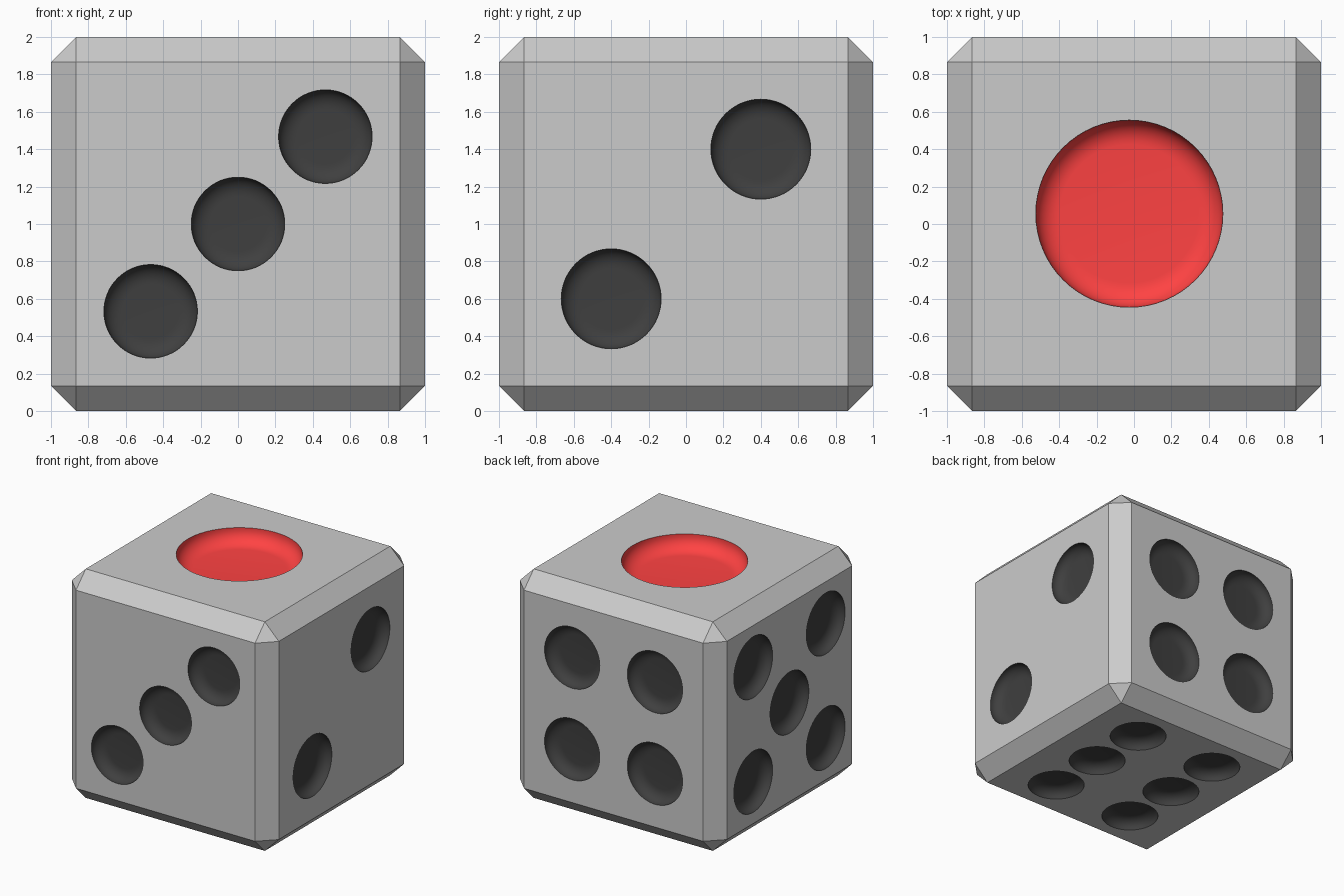
import bpy, bmesh
from math import sin, cos, pi
from mathutils import Matrix, Vector

if "Cube" in bpy.data.objects:
    bpy.data.objects.remove(bpy.data.objects["Cube"])

SIDES = 64
ARC = 8


def material(name, colour):
    m = bpy.data.materials.new(name)
    m.diffuse_color = (*colour, 1)
    m.use_nodes = True
    m.node_tree.nodes["Principled BSDF"].inputs["Base Color"].default_value = m.diffuse_color
    return m


slots = [None,
         material("black_paint", (0.05, 0.05, 0.05)),
         material("red_paint", (1.0, 0.055, 0.055))]


def make_object(name, bm):
    mesh = bpy.data.meshes.new(name)
    bmesh.ops.recalc_face_normals(bm, faces=bm.faces)
    bm.to_mesh(mesh)
    bm.free()
    for m in slots:
        mesh.materials.append(m)
    ob = bpy.data.objects.new(name, mesh)
    bpy.context.collection.objects.link(ob)
    return ob


# Chamfered cube body
bm = bmesh.new()
bmesh.ops.create_cube(bm, size=2, matrix=Matrix.Translation((0, 0, 1)))
bmesh.ops.bevel(bm, geom=bm.edges[:], offset=0.135, segments=1, affect='EDGES')
die = make_object("die", bm)


def add_pip(bm, frame, u, v, r, depth, fillet, mat):
    """Shallow dish with a rounded wall and flat floor, poking out of the face."""
    lip = 0.01
    profile = [(r, 0.05)]
    for i in range(ARC + 1):
        a = i / ARC * pi / 2
        profile.append((r - fillet + fillet * cos(a), -lip - (depth - lip) * sin(a)))
    rings = [[bm.verts.new(frame @ Vector((u + pr * cos(2 * pi * k / SIDES),
                                           v + pr * sin(2 * pi * k / SIDES), pz)))
              for k in range(SIDES)] for pr, pz in profile]
    faces = [bm.faces.new(rings[0]), bm.faces.new(rings[-1])]
    for a, b in zip(rings, rings[1:]):
        for k in range(SIDES):
            n = (k + 1) % SIDES
            f = bm.faces.new((a[k], a[n], b[n], b[k]))
            f.smooth = True
            faces.append(f)
    faces[1].smooth = True
    for f in faces:
        f.material_index = mat


X, Y, Z = Vector((1, 0, 0)), Vector((0, 1, 0)), Vector((0, 0, 1))
quad = [(a, b) for a in (-0.4, 0.4) for b in (-0.4, 0.4)]
five = [(a, b) for a in (-0.5, 0.5) for b in (-0.5, 0.5)] + [(0, 0)]
six = [(a, b) for a in (-0.4, 0.4) for b in (-0.53, 0, 0.53)]

# Each side: right axis, up axis, pip centres, radius, depth, wall rounding, slot
sides = [
    (X, Y, [(-0.025, 0.055)], 0.5, 0.13, 0.13, 2),                          # top
    (X, Z, [(-0.467, -0.467), (0, 0), (0.467, 0.467)], 0.25, 0.09, 0.1, 1),  # front
    (Y, Z, [(-0.4, -0.4), (0.4, 0.4)], 0.267, 0.09, 0.1, 1),                # right
    (-X, Z, quad, 0.267, 0.09, 0.1, 1),                                     # back
    (-Y, Z, five, 0.267, 0.09, 0.1, 1),                                     # left
    (X, -Y, six, 0.233, 0.09, 0.1, 1),                                      # bottom
]

# All pips in one cutter
bm = bmesh.new()
for right, up, centres, r, depth, fillet, mat in sides:
    normal = right.cross(up)
    frame = Matrix((right, up, normal)).transposed().to_4x4()
    frame.translation = Z + normal
    for u, v in centres:
        add_pip(bm, frame, u, v, r, depth, fillet, mat)
cutter = make_object("pip_cutter", bm)
cutter.hide_render = True

# Carve the pips and drop the cutter
cut = die.modifiers.new("pips", 'BOOLEAN')
cut.operation = 'DIFFERENCE'
cut.solver = 'EXACT'
cut.material_mode = 'INDEX'
cut.object = cutter
bpy.context.view_layer.objects.active = die
die.select_set(True)
bpy.ops.object.modifier_apply(modifier=cut.name)
bpy.data.objects.remove(cutter)
